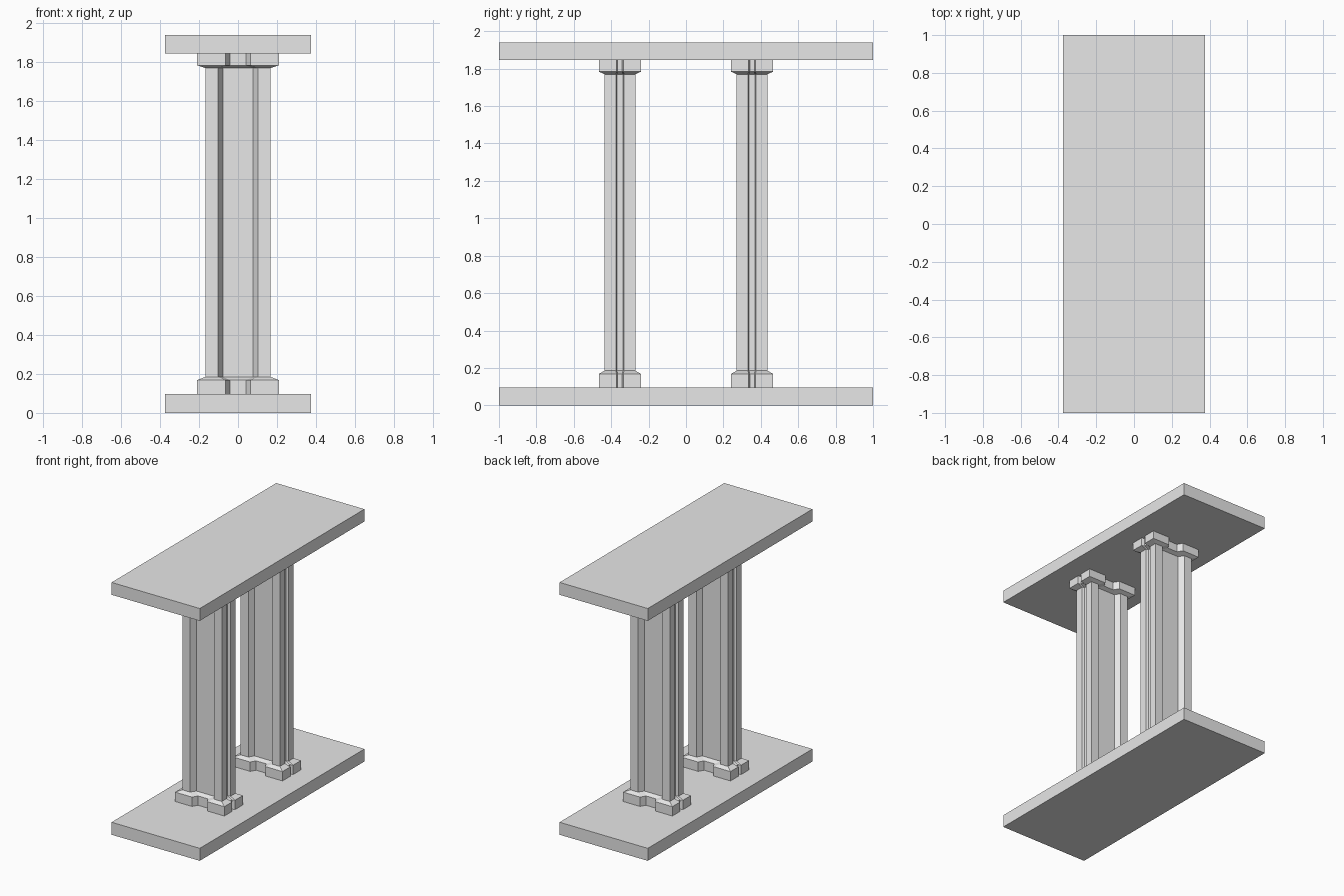
import bpy
import bmesh

if "Cube" in bpy.data.objects:
    bpy.data.objects.remove(bpy.data.objects["Cube"], do_unlink=True)

grey = bpy.data.materials.new("plain_grey")
grey.use_nodes = True
grey.diffuse_color = (0.8, 0.8, 0.8, 1)
grey.node_tree.nodes["Principled BSDF"].inputs["Base Color"].default_value = (0.8, 0.8, 0.8, 1)


def loft(name, rings, y=0):
    """Skin a stack of (outline, height) rings and close both ends."""
    bm = bmesh.new()
    loops = [[bm.verts.new((px, py + y, z)) for px, py in ring] for ring, z in rings]
    n = len(loops[0])
    for low, high in zip(loops, loops[1:]):
        for i in range(n):
            j = (i + 1) % n
            bm.faces.new((low[i], low[j], high[j], high[i]))
    bm.faces.new(loops[0][::-1])
    bm.faces.new(loops[-1])
    bmesh.ops.recalc_face_normals(bm, faces=bm.faces[:])
    mesh = bpy.data.meshes.new(name)
    bm.to_mesh(mesh)
    bm.free()
    mesh.materials.append(grey)
    obj = bpy.data.objects.new(name, mesh)
    bpy.context.collection.objects.link(obj)
    return obj


def mirrored(quarter):
    """Mirror a quarter outline across both axes into a closed ring."""
    half = quarter + [(-x, y) for x, y in reversed(quarter)]
    return half + [(-x, -y) for x, y in half]


# Floor and ceiling slabs
slab = mirrored([(0.375, 1.0)])
loft("floor_slab", [(slab, 0), (slab, 0.096)])
loft("ceiling_slab", [(slab, 1.845), (slab, 1.94)])

# Pillar outlines: end groove, end flange, recessed web
shaft = mirrored([(0.148, 0.016), (0.167, 0.022), (0.167, 0.0825),
                  (0.102, 0.0825), (0.078, 0.0425)])
foot = mirrored([(0.188, 0.012), (0.21, 0.018), (0.21, 0.1125),
                 (0.065, 0.1125), (0.042, 0.0725)])

# Pillars with flared base and capital
for name, y in (("front_pillar", -0.353), ("back_pillar", 0.353)):
    loft(name, [(foot, 0.096), (foot, 0.168), (shaft, 0.185),
                (shaft, 1.77), (foot, 1.784), (foot, 1.845)], y)
